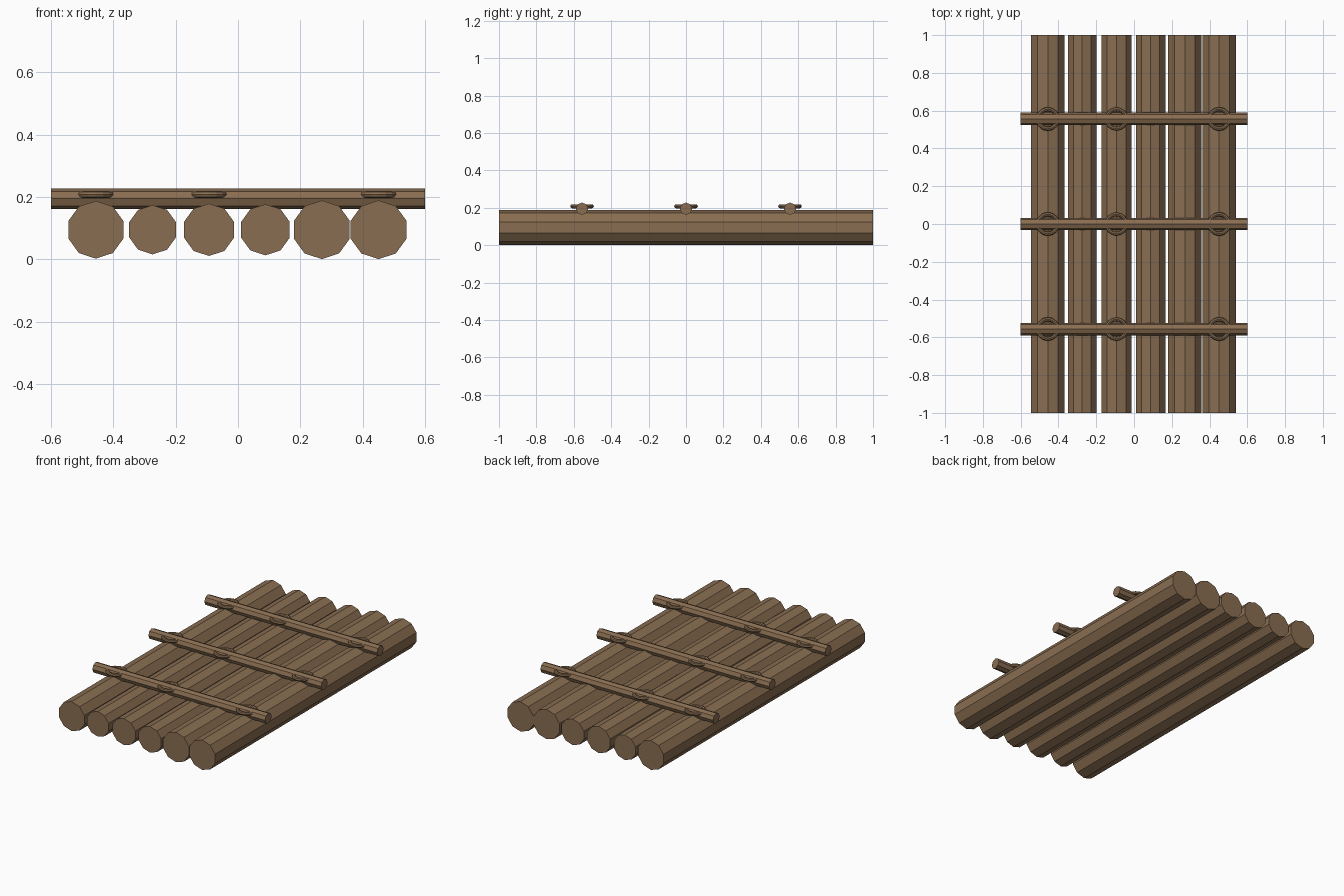
import bpy
from math import pi

cube = bpy.data.objects.get("Cube")
if cube:
    bpy.data.objects.remove(cube, do_unlink=True)

wood = bpy.data.materials.new("brown_wood")
wood.use_nodes = True
colour = (0.25, 0.155, 0.083, 1)
wood.diffuse_color = colour
wood.node_tree.nodes["Principled BSDF"].inputs["Base Color"].default_value = colour


def finish(name):
    obj = bpy.context.object
    obj.name = name
    obj.data.materials.append(wood)
    return obj


def pole(name, sides, radius, length, location, rotation):
    bpy.ops.mesh.primitive_cylinder_add(vertices=sides, radius=radius, depth=length,
                                        location=location, rotation=rotation)
    return finish(name)


# Deck logs of uneven thickness, laid front to back with a corner edge on top
LOG_Z = 0.095
logs = [(-0.456, 0.0925), (-0.274, 0.079), (-0.093, 0.084),
        (0.088, 0.082), (0.269, 0.094), (0.451, 0.094)]
for i, (x, radius) in enumerate(logs):
    pole(f"deck_log_{i + 1}", 10, radius, 2, (x, 0, LOG_Z), (pi / 2, 0, 0))

# Thin crossbars, each with three flat rope rings around it
for i, y in enumerate((-0.556, 0, 0.556)):
    pole(f"crossbar_{i + 1}", 8, 0.033, 1.2, (0, y, 0.195), (0, pi / 2, 0))
    for j in (0, 2, 5):
        bpy.ops.mesh.primitive_torus_add(major_segments=16, minor_segments=8,
                                         major_radius=0.052, minor_radius=0.011,
                                         location=(logs[j][0], y, 0.208))
        finish(f"lashing_ring_{i + 1}_{j + 1}")
